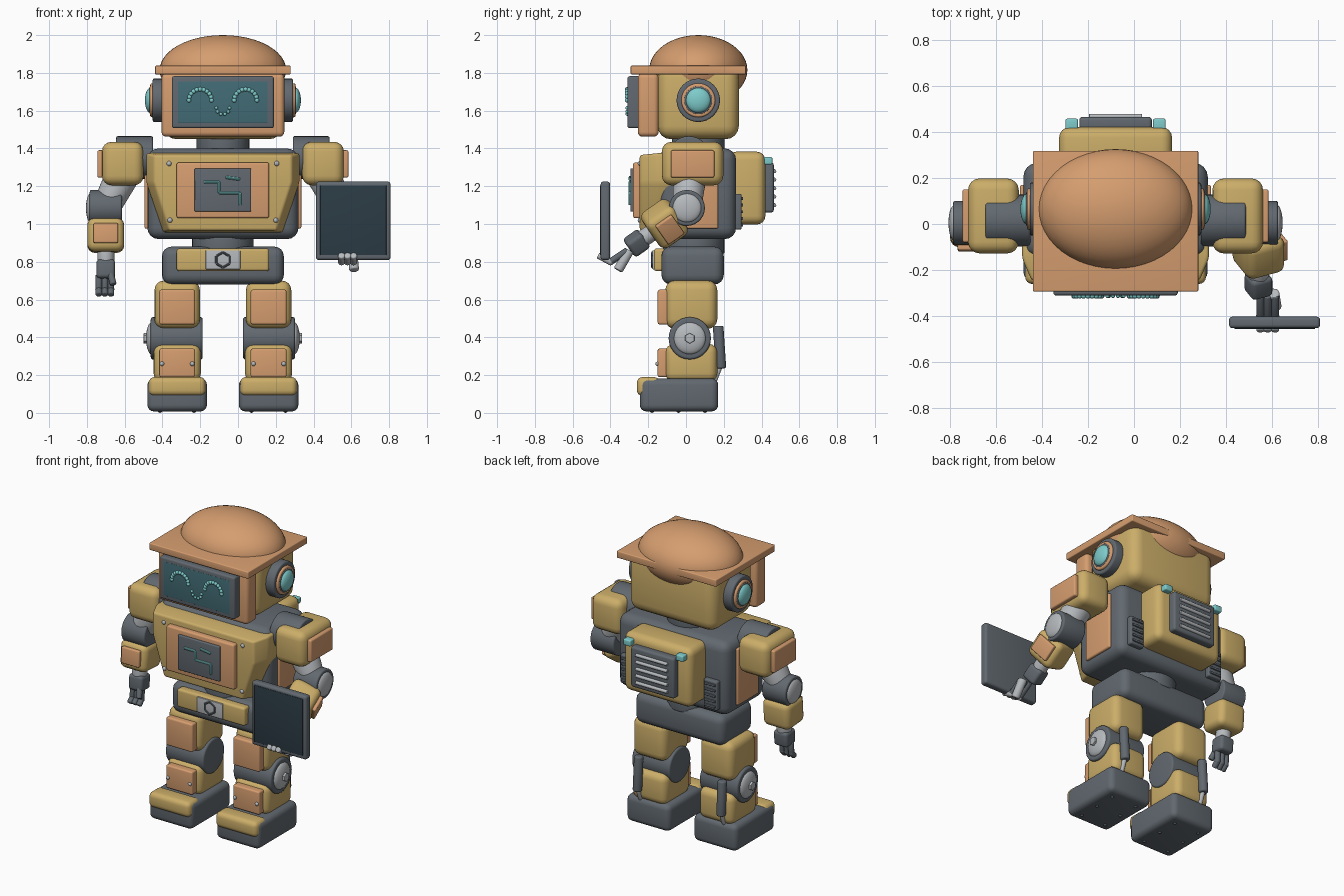
import bpy, bmesh
from math import radians, sin, cos, pi
from mathutils import Matrix, Vector

if "Cube" in bpy.data.objects:
    bpy.data.objects.remove(bpy.data.objects["Cube"])

AXIS = -.08  # the body's centre line in x
built = []


def material(name, *rgb):
    m = bpy.data.materials.new(name)
    m.use_nodes = True
    m.diffuse_color = (*rgb, 1)
    m.node_tree.nodes["Principled BSDF"].inputs["Base Color"].default_value = (*rgb, 1)
    return m


yellow = material("mustard yellow", .6, .42, .14)
orange = material("copper orange", .67, .34, .16)
dark = material("slate grey", .12, .14, .16)
light = material("light grey", .47, .49, .51)
teal = material("teal glow", .21, .6, .6)
glass = material("face glass", .055, .15, .18)
slate = material("tablet glass", .025, .045, .06)


def finish(name, bm, mat, matrix=Matrix()):
    bmesh.ops.recalc_face_normals(bm, faces=bm.faces)
    mesh = bpy.data.meshes.new(name)
    bm.to_mesh(mesh)
    bm.free()
    mesh.transform(matrix)
    mesh.materials.append(mat)
    ob = bpy.data.objects.new(name, mesh)
    bpy.context.collection.objects.link(ob)
    built.append(ob)
    return ob


def round_edges(bm, edges, size):
    bmesh.ops.bevel(bm, geom=edges, offset=size, segments=4, profile=.5,
                    affect='EDGES', clamp_overlap=True)


def box(name, mat, centre, size, bevel=.01, matrix=Matrix()):
    bm = bmesh.new()
    bmesh.ops.create_cube(bm, size=1)
    bmesh.ops.scale(bm, vec=size, verts=bm.verts)
    if bevel:
        round_edges(bm, bm.edges[:], bevel)
    return finish(name, bm, mat, matrix @ Matrix.Translation(centre))


def rod(name, mat, start, end, radius, bevel=.01, sides=32, tip=None):
    start, end = Vector(start), Vector(end)
    along = end - start
    bm = bmesh.new()
    bmesh.ops.create_cone(bm, cap_ends=True, segments=sides, radius1=radius,
                          radius2=tip or radius, depth=along.length)
    if bevel:
        rims = [e for e in bm.edges if abs(e.verts[0].co.z - e.verts[1].co.z) < .001]
        round_edges(bm, rims, bevel)
    turn = along.to_track_quat('Z', 'Y').to_matrix().to_4x4()
    return finish(name, bm, mat, Matrix.Translation((start + end) / 2) @ turn)


def ball(name, mat, centre, radii, detail=24):
    bm = bmesh.new()
    bmesh.ops.create_uvsphere(bm, u_segments=detail * 2, v_segments=detail, radius=1)
    return finish(name, bm, mat, Matrix.Translation(centre) @ Matrix.Diagonal((*radii, 1)))


def bead(name, mat, x, y, z, r=.012):
    return ball(name, mat, (x, y, z), (r, r, r), 6)


# Head, face and cap
box("head", yellow, (AXIS, .065, 1.647), (.63, .43, .396), .07)
ball("cap_dome", orange, (AXIS, .065, 1.815), (.335, .26, .185))
box("cap_brim", orange, (AXIS, .012, 1.815), (.718, .61, .046), .006)
box("face_frame", orange, (AXIS, -.2, 1.63), (.65, .11, .335), .025)
box("face_bezel", dark, (AXIS, -.27, 1.645), (.54, .08, .275), .012)
box("face_screen", glass, (AXIS, -.307, 1.645), (.475, .008, .22), .002)
for i in range(11):
    a = pi * i / 10
    for side in (-1, 1):
        bead("eye_bead", teal, AXIS + side * .12 + .06 * cos(a), -.312, 1.655 + .058 * sin(a))
    if i % 2 == 0:
        bead("smile_bead", teal, AXIS + .035 * cos(a), -.312, 1.615 - .035 * sin(a), .009)
rod("neck", dark, (AXIS, .065, 1.36), (AXIS, .065, 1.48), .14)

# Torso with a tapered chest plate
box("torso", dark, (AXIS, .06, 1.16), (.8, .41, .48), .06)
half = [(.405, 1.375), (.405, 1.22), (.315, .955)]
outline = half + [(-x, z) for x, z in reversed(half)]
bm = bmesh.new()
rings = []
for y, shrink in ((-.06, 1), (-.15, 1), (-.245, .9)):
    rings.append([bm.verts.new((AXIS + x * shrink, y, 1.17 + (z - 1.17) * (shrink + 1) / 2))
                  for x, z in outline])
for a, b in zip(rings, rings[1:]):
    for i in range(len(outline)):
        j = (i + 1) % len(outline)
        bm.faces.new((a[i], a[j], b[j], b[i]))
bm.faces.new(rings[0])
bm.faces.new(rings[-1])
round_edges(bm, bm.edges[:], .014)
finish("chest_plate", bm, yellow)
box("chest_panel", orange, (AXIS, -.25, 1.178), (.49, .06, .295), .012)
box("chest_display", dark, (AXIS, -.275, 1.18), (.3, .04, .228), .006)
traces = [[(-.1, 1.222), (-.02, 1.222), (-.02, 1.165), (.09, 1.165), (.09, 1.1)],
          [(.015, 1.247), (.09, 1.237)]]
for path in traces:
    for (x, z), (u, w) in zip(path, path[1:]):
        rod("display_trace", teal, (AXIS + x, -.296, z), (AXIS + u, -.296, w), .008, .003, 10)
for side in (-1, 1):
    for z, x in ((1.32, .285), (1.02, .28)):
        bead("chest_bolt", light, AXIS + side * x, -.242, z, .014)

# Backpack
box("backpack", yellow, (AXIS, .32, 1.19), (.49, .2, .385), .045)
box("backpack_panel", dark, (AXIS, .435, 1.193), (.315, .06, .265), .015)
for i in range(5):
    z = 1.1 + i * .045
    rod("backpack_slat", light, (AXIS - .115, .467, z), (AXIS + .115, .467, z), .011, .004, 12)

# Waist, pelvis and belt
rod("waist", dark, (AXIS, .04, .84), (AXIS, .04, .93), .163)
rod("waist_ring", light, (AXIS, .04, .915), (AXIS, .04, .95), .14)
box("pelvis", dark, (AXIS, .035, .78), (.645, .33, .2), .05)
box("belt", yellow, (AXIS, -.14, .81), (.49, .06, .12), .015)
box("buckle", light, (AXIS, -.168, .81), (.184, .02, .1), .004)
hexagon = [(AXIS + .04 * sin(k * pi / 3), .81 + .04 * cos(k * pi / 3)) for k in range(7)]
for (x, z), (u, w) in zip(hexagon, hexagon[1:]):
    rod("buckle_rim", dark, (x, -.178, z), (u, -.178, w), .006, 0, 8)

for side, label in ((-1, "right_"), (1, "left_")):
    def at(x, y, z):
        return (AXIS + side * x, y, z)

    # Ear pods
    for part, mat, inner, outer, r in (("ear_base", dark, .29, .372, .115),
                                       ("ear_ring", orange, .36, .385, .09),
                                       ("ear_core", dark, .37, .388, .076)):
        rod(label + part, mat, at(inner, .065, 1.655), at(outer, .065, 1.655), r)
    ball(label + "ear_lamp", teal, at(.385, .065, 1.655), (.028, .066, .066), 12)

    # Torso side details and backpack lamps
    box(label + "side_panel", orange, at(.4, .06, 1.16), (.03, .22, .37), .01)
    box(label + "vent", dark, at(.3, .27, 1.065), (.1, .05, .19), .01)
    for i in range(5):
        box(label + "vent_slat", dark, at(.3, .296, .995 + i * .035), (.08, .014, .015), .004)
    box(label + "backpack_lamp", teal, at(.19, .432, 1.335), (.055, .05, .04), .008)

    # Leg
    leg = .242
    box(label + "thigh", yellow, at(leg, .028, .573), (.24, .275, .255), .05)
    box(label + "thigh_panel", orange, at(leg, -.12, .56), (.19, .06, .185), .012)
    rod(label + "knee", dark, at(leg - .135, .02, .395), at(leg + .14, .02, .395), .112, .012)
    ball(label + "knee_cap", light, at(leg + .135, .02, .395), (.03, .085, .085), 14)
    rod(label + "knee_bolt", light, at(leg + .15, .02, .395), at(leg + .178, .02, .395),
        .028, .004, 6)
    box(label + "shin", yellow, at(leg, .028, .265), (.25, .275, .2), .045)
    box(label + "shin_panel", orange, at(leg, -.12, .265), (.19, .06, .15), .01)
    for x in (-.08, .08):
        bead(label + "shin_bolt", light, leg * side + AXIS + x, -.15, .26)
    rod(label + "piston", dark, at(leg + .06, .17, .46), at(leg + .06, .185, .235), .028)
    rod(label + "piston_rod", light, at(leg + .06, .185, .26), at(leg + .06, .15, .17), .014, .003, 16)
    box(label + "foot", dark, at(leg, -.037, .095), (.315, .415, .175), .035)
    box(label + "toe_cap", yellow, at(leg, -.2, .14), (.3, .12, .1), .03)
    for x in (-.09, .09):
        for y in (-.18, -.04, .1):
            bead(label + "sole_stud", dark, leg * side + AXIS + x, y, .012)

    # Shoulder
    rod(label + "shoulder_joint", dark, at(.37, .015, 1.352), at(.565, .015, 1.352), .113)
    box(label + "shoulder", yellow, at(.53, .035, 1.32), (.22, .325, .23), .05)
    box(label + "shoulder_pad", orange, at(.642, .035, 1.318), (.045, .23, .145), .01)

    # Arm: the right hangs straight, the left is bent forward
    elbow = Vector(at(.62, .005, 1.085))
    rod(label + "upper_arm", light, at(.53, .02, 1.26), elbow, .09, .02, tip=.075)
    rod(label + "elbow", dark, at(.535, .005, 1.085), at(.705, .005, 1.085), .095)
    ball(label + "elbow_cap", light, at(.7, .005, 1.085), (.025, .077, .077), 14)
    bend, roll = (-55, 115) if side > 0 else (-4, 0)
    frame = (Matrix.Translation(elbow) @ Matrix.Rotation(radians(bend), 4, 'X')
             @ Matrix.Rotation(radians(roll), 4, 'Z'))
    box(label + "forearm", yellow, (0, 0, -.145), (.195, .185, .18), .04, frame)
    box(label + "forearm_panel", orange, (0, -.095, -.14), (.13, .035, .105), .008, frame)
    rod(label + "wrist", light, frame @ Vector((0, 0, -.2)), frame @ Vector((0, 0, -.3)), .045)
    box(label + "hand", dark, (0, 0, -.325), (.1, .1, .1), .02, frame)

# Fingers as knuckle and fingertip pairs: root, joint, tip in (y, z)
grips = {"right_": (-.705, dark, (-.03, .73), (-.035, .655), (-.065, .625)),
         "left_": (.58, light, (-.31, .86), (-.4, .8), (-.465, .835))}
for label, (x, mat, root, joint, tip) in grips.items():
    for k in (-.032, 0, .032):
        rod(label + "finger", dark, (x + k, *root), (x + k, *joint), .018, .005, 14)
        rod(label + "fingertip", mat, (x + k, *joint), (x + k, *tip), .018, .007, 14)
        bead(label + "knuckle", mat, x + k, *joint, .019)
rod("right_thumb", dark, (-.68, -.04, .76), (-.66, -.08, .68), .018, .006, 14)
rod("left_thumb", light, (.605, -.3, .86), (.615, -.36, .755), .026, .008, 14)

# Tablet held in the left hand
box("tablet", dark, (.61, -.427, 1.017), (.395, .05, .415), .015)
box("tablet_screen", slate, (.61, -.451, 1.02), (.35, .008, .37), .002)

for ob in built:
    ob.select_set(True)
bpy.context.view_layer.objects.active = built[0]
bpy.ops.object.shade_smooth_by_angle(angle=radians(35))
